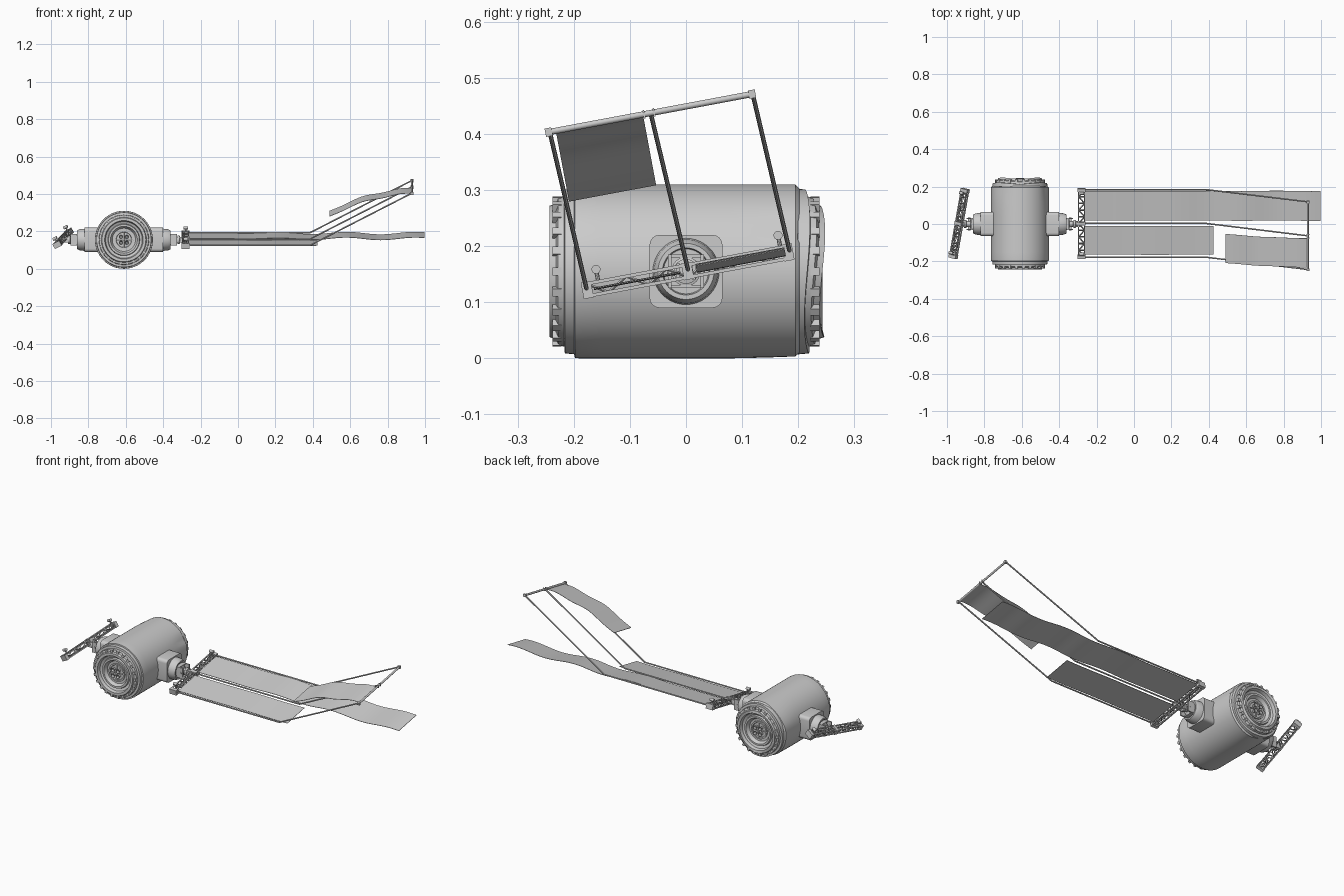
import bpy, bmesh, math
from mathutils import Vector, Matrix

if "Cube" in bpy.data.objects:
    bpy.data.objects.remove(bpy.data.objects["Cube"])

BODY = Vector((-0.61, 0, 0.155))


def finish(name, bm, matrix=None, smooth=True):
    bmesh.ops.recalc_face_normals(bm, faces=bm.faces)
    me = bpy.data.meshes.new(name)
    if matrix is not None:
        bm.transform(matrix)
        if matrix.determinant() < 0:
            bmesh.ops.reverse_faces(bm, faces=bm.faces)
    bm.to_mesh(me)
    bm.free()
    ob = bpy.data.objects.new(name, me)
    bpy.context.collection.objects.link(ob)
    if smooth:
        bpy.ops.object.select_all(action='DESELECT')
        ob.select_set(True)
        bpy.context.view_layer.objects.active = ob
        bpy.ops.object.shade_smooth_by_angle(angle=math.radians(35))
    return ob


def lathe(bm, prof, mat, seg=48):
    """Spin (radius, height) points about local z; open ends are capped."""
    rings = [[bm.verts.new(mat @ Vector((r * math.cos(2 * math.pi * i / seg),
                                         r * math.sin(2 * math.pi * i / seg), h)))
              for i in range(seg)] for r, h in prof]
    for a, b in zip(rings, rings[1:]):
        for i in range(seg):
            j = (i + 1) % seg
            bm.faces.new((a[i], a[j], b[j], b[i]))
    bm.faces.new(rings[0])
    bm.faces.new(rings[-1])


def rod(bm, a, b, r, seg=6):
    a, b = Vector(a), Vector(b)
    d = b - a
    m = Matrix.Translation(a) @ d.to_track_quat('Z', 'Y').to_matrix().to_4x4()
    lathe(bm, [(r, 0), (r, d.length)], m, seg)


def box(bm, c, s, bevel=0):
    g = bmesh.ops.create_cube(bm, size=1, matrix=Matrix.Translation(c) @ Matrix.Diagonal((*s, 1)))
    if bevel:
        es = [e for e in {e for v in g['verts'] for e in v.link_edges}
              if abs(e.verts[0].co.x - e.verts[1].co.x) > 1e-5]
        bmesh.ops.bevel(bm, geom=es, offset=bevel, segments=4, affect='EDGES', profile=0.5)


# main drum, with a crumpled rear edge
bm = bmesh.new()
drum = [(0.145, -0.2), (0.154, -0.198)] + [(0.155, -0.19 + 0.0385 * i) for i in range(11)] + [(0.148, 0.202)]
lathe(bm, drum, Matrix.Translation(BODY) @ Matrix.Rotation(-math.pi / 2, 4, 'X'), 72)
for v in bm.verts:
    d = v.co - BODY
    ang = math.atan2(d.z, d.x)
    k = max(0, (v.co.y - 0.06) / 0.14) ** 2
    f = 1 - 0.05 * k * max(0, math.sin(ang * 3 + 0.9)) * (abs(ang) > 0.4)
    v.co.x, v.co.z = BODY.x + d.x * f, BODY.z + d.z * f
finish("drum_body", bm)

# end caps: stepped rims, recessed dish, studs and nozzle cluster
for name, sgn in (("front_cap", -1), ("rear_cap", 1)):
    M = Matrix.Translation(BODY) @ Matrix.Rotation(-sgn * math.pi / 2, 4, 'X')
    bm = bmesh.new()
    lathe(bm, [(0.148, 0.195), (0.146, 0.216), (0.134, 0.217), (0.132, 0.228), (0.121, 0.232),
               (0.117, 0.243), (0.103, 0.243), (0.098, 0.226), (0.085, 0.22), (0.082, 0.23),
               (0.072, 0.23), (0.062, 0.212), (0.001, 0.208)], M, 64)
    if sgn > 0:
        for v in bm.verts:
            d = v.co - BODY
            v.co.y += 0.005 * math.sin(2.5 * math.atan2(d.z, abs(d.x))) * (d.xz.length > 0.11)
    finish(name + "_rim", bm)
    bm = bmesh.new()
    for i in range(22):
        R = M @ Matrix.Rotation(2 * math.pi * i / 22, 4, 'Z')
        bmesh.ops.create_cube(bm, size=1, matrix=R @ Matrix.Translation((0.127, 0, 0.23))
                              @ Matrix.Diagonal((0.014, 0.014, 0.016, 1)))
    finish(name + "_studs", bm, smooth=False)
    bm = bmesh.new()
    lathe(bm, [(0.05, 0.207), (0.05, 0.218), (0.042, 0.218), (0.04, 0.212), (0.001, 0.212)], M, 40)
    for i in range(4):
        a = math.pi / 4 + i * math.pi / 2
        T = M @ Matrix.Translation((0.022 * math.cos(a), 0.022 * math.sin(a), 0.21))
        lathe(bm, [(0.007, 0), (0.007, 0.012), (0.012, 0.02), (0.009, 0.02), (0.005, 0.012)], T, 16)
    for a in (0, math.pi / 2):
        d = Vector((math.cos(a), math.sin(a), 0)) * 0.05
        z = Vector((0, 0, 0.215))
        rod(bm, M @ (z - d), M @ (z + d), 0.003)
    finish(name + "_nozzles", bm)

# side mounts: rounded block, collar, shaft and fork on each side
for name, s in (("right", 1), ("left", -1)):
    S = Matrix.Translation(BODY) @ Matrix.Diagonal((s, 1, 1, 1))
    bm = bmesh.new()
    box(bm, (0.165, 0, 0), (0.09, 0.13, 0.13), 0.018)
    finish(name + "_mount_block", bm, S)
    bm = bmesh.new()
    X = Matrix.Rotation(math.pi / 2, 4, 'Y')
    lathe(bm, [(0.06, 0.2), (0.057, 0.235), (0.05, 0.25), (0.042, 0.25), (0.04, 0.24), (0.001, 0.24)], X, 40)
    finish(name + "_collar", bm, S)
    bm = bmesh.new()
    lathe(bm, [(0.026, 0.235), (0.026, 0.262), (0.015, 0.265), (0.015, 0.285), (0.022, 0.287),
               (0.022, 0.298), (0.013, 0.3), (0.013, 0.33)], X, 24)
    finish(name + "_shaft", bm, S)
    bm = bmesh.new()
    for t in (-1, 1):
        box(bm, (0.26, t * 0.029, 0), (0.05, 0.007, 0.06))
        box(bm, (0.25, 0, t * 0.027), (0.025, 0.06, 0.006))
        box(bm, (0.305, t * 0.014, 0), (0.04, 0.005, 0.03))
    rod(bm, (0.27, -0.034, 0), (0.27, 0.034, 0), 0.007, 12)
    finish(name + "_fork", bm, S)


# lattice crossbeams carrying the solar arrays
def crossbeam(name, M):
    hx, hz, L, n = 0.016, 0.011, 0.182, 10
    bm = bmesh.new()
    ys = [-L + 2 * L * i / n for i in range(n + 1)]
    for x in (-hx, hx):
        for z in (-hz, hz):
            box(bm, (x, 0, z), (0.006, 2 * L, 0.006))
    for i in range(n):
        a, b = ys[i], ys[i + 1]
        k = 1 if i % 2 else -1
        for z in (-hz, hz):
            rod(bm, (-hx * k, a, z), (hx * k, b, z), 0.0025, 4)
            rod(bm, (hx, a, z), (-hx, a, z), 0.0025, 4)
        for x in (-hx, hx):
            rod(bm, (x, a, -hz * k), (x, b, hz * k), 0.0025, 4)
    for y in (-L, 0, L):
        box(bm, (0, y, 0), (0.042, 0.018, 0.03))
    for y in (-0.16, 0.17):
        rod(bm, (0, y, 0.008), (0, y, 0.03), 0.004, 10)
        rod(bm, (-0.012, y, 0.033), (0.012, y, 0.033), 0.008, 12)
    finish(name, bm, M, smooth=False)


TILT = Matrix.Rotation(math.radians(10.6), 4, 'X')
ARR = Matrix.Translation((0, 0, 0.155)) @ TILT
crossbeam("right_crossbeam", ARR @ Matrix.Translation((-0.28, 0.003, 0)))
crossbeam("left_crossbeam", Matrix.Translation((-0.935, 0.003, 0.163))
          @ Matrix.Rotation(math.radians(-10), 4, 'Z') @ TILT
          @ Matrix.Rotation(math.radians(-28), 4, 'Y'))

# bent boom rods and the end bar, in the tilted frame of the array
bm = bmesh.new()
for y0, y1 in ((-0.18, -0.193), (0.004, -0.01), (0.188, 0.175)):
    rod(bm, (-0.27, y0, 0.003), (0.385, y0, 0.003), 0.004, 8)
    rod(bm, (0.384, y0, 0.003), (0.928, y1, 0.289), 0.004, 8)
finish("boom_rods", bm, ARR)
bm = bmesh.new()
rod(bm, (0.93, -0.195, 0.289), (0.93, 0.176, 0.289), 0.0055, 12)
for y in (-0.195, -0.022, -0.004, 0.174):
    box(bm, (0.93, y, 0.289), (0.014, 0.012 if abs(y) > 0.1 else 0.003, 0.015))
finish("end_bar", bm, ARR)


# solar blankets: thin rippled sheets
def blanket(name, x0, x1, y0, y1, height, n=48):
    bm = bmesh.new()
    rows = []
    for i in range(n + 1):
        x = x0 + (x1 - x0) * i / n
        rows.append([bm.verts.new((x, y, height(x) + dz)) for y, dz in
                     ((y0, 0.001), (y1, 0.001), (y1, -0.001), (y0, -0.001))])
    for a, b in zip(rows, rows[1:]):
        for j in range(4):
            k = (j + 1) % 4
            bm.faces.new((a[j], a[k], b[k], b[j]))
    bm.faces.new(rows[0])
    bm.faces.new(rows[-1])
    finish(name, bm, ARR)


def long_wave(x):
    k = min(1, max(0, (x + 0.1) / 0.6))
    return 0.002 - 0.007 * k * math.sin((x - 0.3) * 2 * math.pi / 0.37)


def torn_wave(x):
    t = max(0.0, (0.93 - x) / 0.44)
    return 0.285 - 0.03 * t - 0.095 * t ** 2.2 + 0.004 * math.sin(t * 13)


blanket("long_blanket", -0.262, 0.998, 0.019, 0.18, long_wave, 80)
blanket("short_blanket", -0.262, 0.425, -0.167, -0.01, lambda x: 0.003 * math.sin(x * 15) * max(0, x + 0.2))
blanket("torn_blanket", 0.49, 0.93, -0.182, -0.024, torn_wave)
